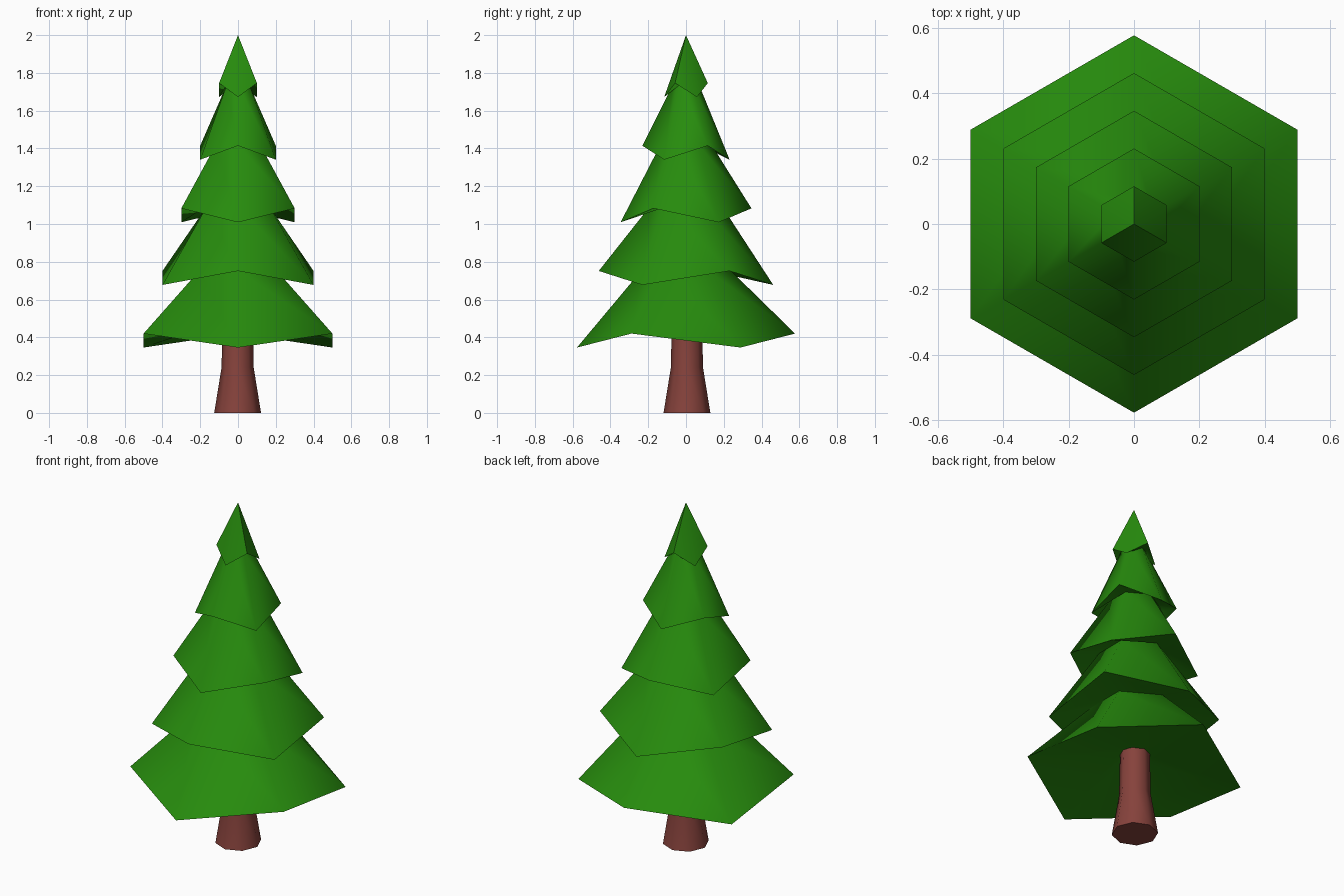
import bpy
import bmesh
from math import sin, cos, pi, radians

if "Cube" in bpy.data.objects:
    bpy.data.objects.remove(bpy.data.objects["Cube"])


def material(name, color):
    mat = bpy.data.materials.new(name)
    mat.diffuse_color = (*color, 1)
    mat.use_nodes = True
    mat.node_tree.nodes["Principled BSDF"].inputs["Base Color"].default_value = mat.diffuse_color
    return mat


def ring(bm, sides, radius, z, drop=0, phase=0):
    """Ring with a vertex on +y; every other vertex is lowered by drop."""
    return [bm.verts.new((radius * sin(2 * pi * i / sides),
                          radius * cos(2 * pi * i / sides),
                          z - drop * ((i + phase) % 2)))
            for i in range(sides)]


def bridge(bm, a, b):
    n = len(a)
    for i in range(n):
        j = (i + 1) % n
        bm.faces.new((a[i], a[j], b[j], b[i]))


def finish(bm, name, mat, angle):
    bmesh.ops.recalc_face_normals(bm, faces=bm.faces)
    mesh = bpy.data.meshes.new(name)
    bm.to_mesh(mesh)
    bm.free()
    mesh.materials.append(mat)
    obj = bpy.data.objects.new(name, mesh)
    bpy.context.collection.objects.link(obj)
    bpy.ops.object.select_all(action='DESELECT')
    obj.select_set(True)
    bpy.context.view_layer.objects.active = obj
    bpy.ops.object.shade_smooth_by_angle(angle=radians(angle))
    return obj


# Trunk: eight-sided, flared at the foot
bm = bmesh.new()
rings = [ring(bm, 8, r, z) for r, z in ((0.124, 0), (0.085, 0.24), (0.08, 0.5))]
for a, b in zip(rings, rings[1:]):
    bridge(bm, a, b)
bm.faces.new(rings[0])
bm.faces.new(rings[-1])
trunk = finish(bm, "trunk", material("bark", (0.24, 0.055, 0.045)), 60)
trunk.location = (-0.002, 0.005, 0)

# Foliage: five hexagonal tiers with zigzag rims, narrowing to necks between
bm = bmesh.new()
necks = [(0.08, 0.49), (0.235, 0.755), (0.19, 1.095), (0.135, 1.42), (0.07, 1.735)]
inner = ring(bm, 6, *necks[0])
bm.faces.new(inner)
for k in range(5):
    rim = ring(bm, 6, (0.5 - 0.1 * k) / cos(pi / 6), 0.42 + k * 0.3315, 0.074, k % 2)
    bridge(bm, inner, rim)
    if k < 4:
        inner = ring(bm, 6, *necks[k + 1])
        bridge(bm, rim, inner)
    else:
        tip = bm.verts.new((0, 0, 2))
        for i in range(6):
            bm.faces.new((rim[i], rim[(i + 1) % 6], tip))
finish(bm, "foliage", material("needles", (0.02, 0.26, 0.004)), 72)
